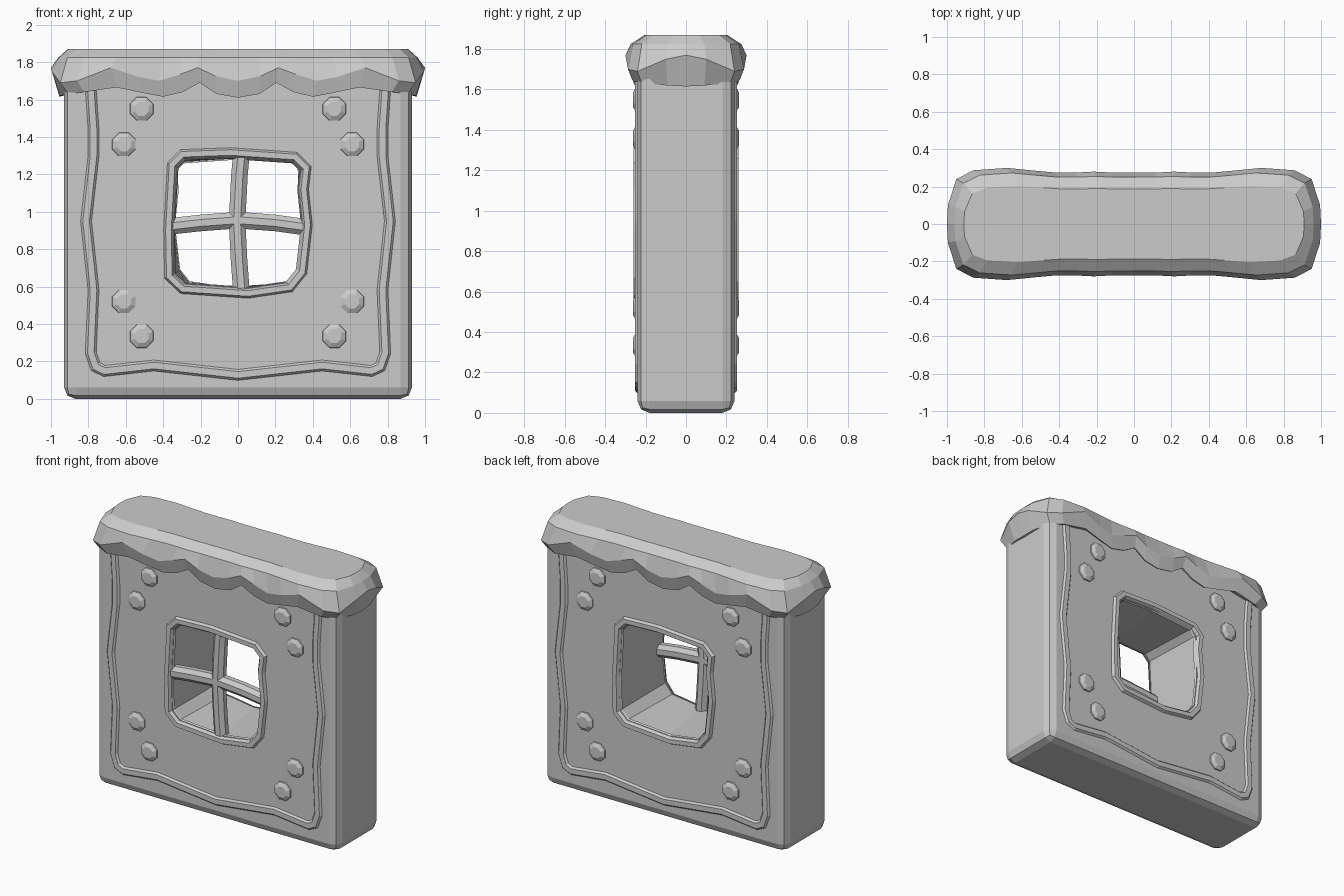
import bpy, bmesh
from math import cos, sin, pi
from mathutils import Vector, Matrix

if "Cube" in bpy.data.objects:
    bpy.data.objects.remove(bpy.data.objects["Cube"])


def finish(name, bm):
    bmesh.ops.recalc_face_normals(bm, faces=bm.faces)
    me = bpy.data.meshes.new(name)
    bm.to_mesh(me)
    bm.free()
    ob = bpy.data.objects.new(name, me)
    bpy.context.collection.objects.link(ob)
    return ob


def loft(name, rings, cyclic=False, turn=0):
    """Skin closed rings of points, capping the ends unless cyclic."""
    bm = bmesh.new()
    vs = [[bm.verts.new(p) for p in r] for r in rings]
    pairs = list(zip(vs, vs[1:])) + ([(vs[-1], vs[0])] if cyclic else [])
    for a, b in pairs:
        for i in range(len(a)):
            j = (i + 1) % len(a)
            bm.faces.new((a[i], a[j], b[j], b[i]))
    if not cyclic:
        bm.faces.new(vs[0])
        bm.faces.new(vs[-1])
    bm.transform(Matrix.Rotation(turn, 4, 'Z'))
    return finish(name, bm)


def inset(path, d, cyclic):
    """Mitred inward offset of a clockwise (x, z) path."""
    pts = [Vector(p) for p in path]
    out = []
    for i, p in enumerate(pts):
        ns = []
        for a, b in ((i - 1, i), (i, i + 1)):
            if cyclic or (a >= 0 and b < len(pts)):
                t = (pts[b % len(pts)] - pts[a % len(pts)]).normalized()
                ns.append(Vector((t.y, -t.x)))
        n = sum(ns, Vector((0, 0))).normalized()
        out.append(p + n * d / n.dot(ns[0]))
    return out


def moulding(name, path, section, cyclic, turn):
    lines = [[(p.x, -y, p.y) for p in inset(path, d, cyclic)] for d, y in section]
    return loft(name, list(zip(*lines)), cyclic, turn)


# Outlines (x, z), clockwise seen from the front
frame = [(-.31, 1.34), (-.04, 1.35), (.32, 1.325), (.40, 1.245), (.385, 1.12),
         (.405, .93), (.375, .665), (.295, .565), (.055, .53), (-.31, .555),
         (-.40, .64), (-.405, .905), (-.385, 1.265)]
half = [(.83, 1.66), (.815, 1.44), (.815, 1.3), (.855, .95), (.815, .58),
        (.83, .24), (.795, .14), (.72, .105), (.45, .135), (0, .085)]
trim = half + [(-x, z) for x, z in half[-2::-1]]

# Wall slab with rounded edges
bm = bmesh.new()
bmesh.ops.create_cube(bm, size=1)
bm.transform(Matrix.Translation((0, 0, .875)) @ Matrix.Diagonal((1.86, .48, 1.75, 1)))
bmesh.ops.bevel(bm, geom=bm.edges[:], offset=.06, segments=2, profile=.5, affect='EDGES')
wall = finish("wall", bm)

# Window opening through the wall
hole = inset(frame, .062, True)
cutter = loft("window_cutter", [[(s * p.x, -s * .24 * k, p.y) for p in pts]
              for s, k, pts in ((1, 1.3, hole), (1, .95, hole))])
bpy.data.objects.remove(cutter)
back = [(-p.x, p.y) for p in hole]
# pair each front point with the closest point on the turned back outline
order = [min(back, key=lambda q: (q[0] - p.x) ** 2 + (q[1] - p.y) ** 2) for p in hole]
cutter = loft("window_cutter", [[(p.x, -.3, p.y) for p in hole],
                                [(x + .0005 * i, .3, z) for i, (x, z) in enumerate(order)]])
cutter.hide_render = True
mod = wall.modifiers.new("opening", 'BOOLEAN')
mod.operation, mod.solver, mod.object = 'DIFFERENCE', 'EXACT', cutter
bpy.context.view_layer.objects.active = wall
bpy.ops.object.modifier_apply(modifier=mod.name)
bpy.data.objects.remove(cutter)

# Mouldings and studs on both faces
for side, turn in (("front", 0), ("back", pi)):
    moulding(side + "_window_frame", frame,
             [(0, .225), (.018, .26), (.048, .26), (.068, .225)], True, turn)
    moulding(side + "_border_trim", trim,
             [(0, .225), (.025, .253), (.06, .253), (.085, .225)], False, turn)
    for i, (x, z) in enumerate([(.515, 1.55), (.61, 1.36), (.61, .52), (.515, .335)]):
        for s in (-1, 1):
            rings = [[(s * x + r * cos((k + .5) * pi / 4), -y, z + r * sin((k + .5) * pi / 4))
                      for k in range(8)] for r, y in ((.07, .23), (.066, .248), (.04, .262))]
            loft(f"{side}_stud_{i}_{s}", rings, turn=turn)

# Bent window bars, set near the front
for name, path in (("upright_bar", [(.02, 1.33), (.008, 1.2), (-.005, .95), (.005, .75), (.02, .55)]),
                   ("cross_bar", [(-.38, .92), (-.2, .94), (0, .955), (.2, .94), (.38, .915)])):
    rings = []
    for x, z in path:
        ring = []
        for k in range(8):
            a = (k + .5) * pi / 4
            c, y = .048 * cos(a), -.205 + .045 * sin(a)
            ring.append((x + c, y, z) if name == "upright_bar" else (x, y, z + c))
        rings.append(ring)
    loft(name, rings)

# Scalloped icing cap: quarter outline as x, y, ridge height, lower edge height
quarter = [(0, .275, 1.70, 1.61), (.12, .275, 1.725, 1.63), (.215, .28, 1.77, 1.69),
           (.31, .275, 1.735, 1.64), (.42, .275, 1.70, 1.615), (.53, .285, 1.72, 1.635),
           (.68, .30, 1.77, 1.665), (.86, .287, 1.70, 1.64), (.95, .24, 1.69, 1.63),
           (.995, .10, 1.75, 1.62), (1.0, 0, 1.77, 1.615)]
right = quarter + [(x, -y, r, b) for x, y, r, b in quarter[-2::-1]]
loop = right + [(-x, y, r, b) for x, y, r, b in right[-2:0:-1]]
rings = [[(x * .91, y * .68, 1.87) for x, y, r, b in loop],
         [(x * .96, y * .91, 1.825) for x, y, r, b in loop],
         [(x, y, r) for x, y, r, b in loop],
         [(x * .955, y * .91, b) for x, y, r, b in loop],
         [(x * .88, y * .75, b + .02) for x, y, r, b in loop]]
loft("icing_cap", rings)
